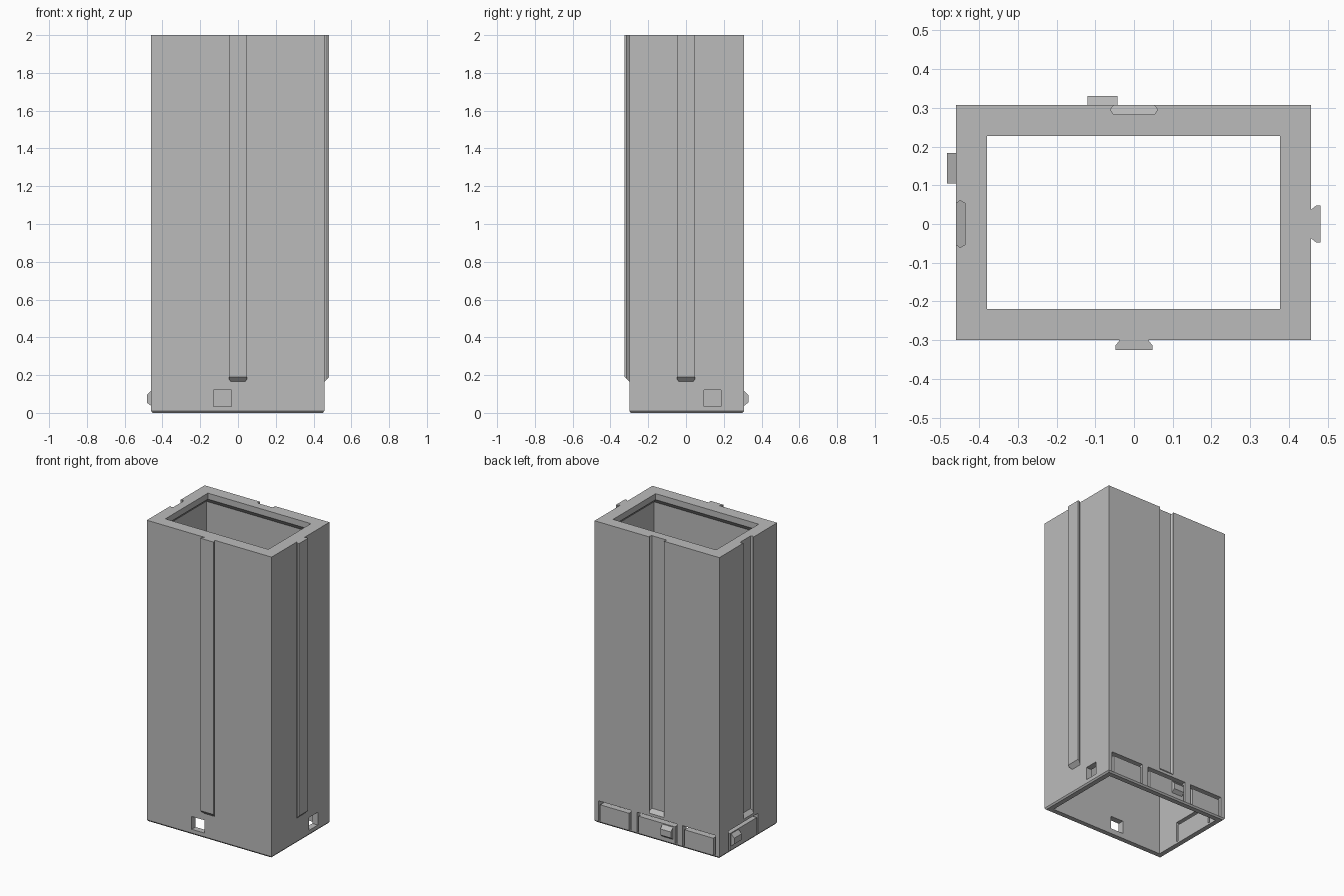
import bpy
import bmesh

cube = bpy.data.objects.get("Cube")
if cube:
    bpy.data.objects.remove(cube, do_unlink=True)

X0, X1, Y0, Y1, TOP = -0.46, 0.457, -0.30, 0.307, 2.0
WALL, LIP = 0.04, 0.08

grey = bpy.data.materials.new("light_grey")
grey.use_nodes = True
grey.diffuse_color = (0.5, 0.5, 0.5, 1)
grey.node_tree.nodes["Principled BSDF"].inputs["Base Color"].default_value = (0.5, 0.5, 0.5, 1)


def place(side, u, d, z):
    """Point at u along a side, d outward from its face."""
    return {"front": (u, Y0 - d, z), "back": (u, Y1 + d, z),
            "right": (X1 + d, u, z), "left": (X0 - d, u, z)}[side]


def bridge(bm, start, end):
    """Solid between two matching outlines."""
    a = [bm.verts.new(p) for p in start]
    b = [bm.verts.new(p) for p in end]
    bm.faces.new(a)
    bm.faces.new(b[::-1])
    for i in range(len(a)):
        j = (i + 1) % len(a)
        bm.faces.new((a[i], b[i], b[j], a[j]))


def make_object(name, bm):
    bmesh.ops.recalc_face_normals(bm, faces=bm.faces[:])
    mesh = bpy.data.meshes.new(name)
    bm.to_mesh(mesh)
    bm.free()
    mesh.materials.append(grey)
    obj = bpy.data.objects.new(name, mesh)
    bpy.context.collection.objects.link(obj)
    return obj


def upright(bm, side, half, top, slope):
    """Vertical dovetail with a slanted lower end; half lists (half width, d)."""
    outline = [(w, d) for w, d in half] + [(-w, d) for w, d in reversed(half)]
    bridge(bm, [place(side, u, d, 0.165 + slope * d) for u, d in outline],
           [place(side, u, d, top) for u, d in outline])


def block(bm, side, outline, d0, d1):
    """Outline in (u, z) pushed through the wall from d0 to d1."""
    bridge(bm, [place(side, u, d0, z) for u, z in outline],
           [place(side, u, d1, z) for u, z in outline])


# Hollow shell: inset and height rings, with a chamfered inner lip
bm = bmesh.new()
rings = []
for inset, z in [(0.008, 0), (0, 0.01), (0, TOP), (LIP, TOP), (LIP, TOP - 0.04),
                 (WALL, TOP - 0.08), (WALL, 0)]:
    xa, xb, ya, yb = X0 + inset, X1 - inset, Y0 + inset, Y1 - inset
    rings.append([bm.verts.new((x, y, z))
                  for x, y in ((xa, ya), (xb, ya), (xb, yb), (xa, yb))])
for k, ring in enumerate(rings):
    other = rings[(k + 1) % len(rings)]
    for i in range(4):
        j = (i + 1) % 4
        bm.faces.new((ring[i], ring[j], other[j], other[i]))
shell = make_object("shell", bm)

# Cutters: grooves, catch windows and the slits around the spring panels
bm = bmesh.new()
for side in ("back", "left"):
    upright(bm, side, [(0.052, 0.01), (0.052, 0), (0.061, -0.011), (0.053, -0.024)],
            TOP + 0.05, -1)
for side, u0, u1 in (("front", -0.13, -0.035), ("right", 0.095, 0.185)):
    block(bm, side, [(u0, 0.035), (u1, 0.035), (u1, 0.12), (u0, 0.12)], 0.01, -0.06)
panels = [("back", 0.19, 0.43), ("back", -0.147, 0.147), ("back", -0.43, -0.19),
          ("left", -0.1, 0.21)]
gap, low, high, head = 0.014, 0.012, 0.147, 0.124
for side, a, b in panels:
    block(bm, side, [(a, low), (a, high), (b, high), (b, low), (b - gap, low),
                     (b - gap, head), (a + gap, head), (a + gap, low)], 0.01, -0.05)
cutter = make_object("cutter", bm)
cutter.hide_render = True

cut = shell.modifiers.new("cuts", "BOOLEAN")
cut.operation = "DIFFERENCE"
cut.solver = "EXACT"
cut.object = cutter
bpy.context.view_layer.update()
result = bpy.data.meshes.new_from_object(
    shell.evaluated_get(bpy.context.evaluated_depsgraph_get()))
shell.modifiers.clear()
shell.data = result
bpy.data.objects.remove(cutter, do_unlink=True)

# Dovetail rails
for side in ("front", "right"):
    bm = bmesh.new()
    upright(bm, side, [(0.037, 0), (0.048, 0.014), (0.048, 0.025)], TOP, 1)
    make_object(side + "_rail", bm)

# Snap catches with sloped top and bottom
for side, u0, u1 in (("back", -0.12, -0.042), ("left", 0.105, 0.183)):
    bm = bmesh.new()
    profile = [(0, 0.037), (0.023, 0.055), (0.023, 0.095), (0, 0.118)]
    bridge(bm, [place(side, u0, d, z) for d, z in profile],
           [place(side, u1, d, z) for d, z in profile])
    make_object(side + "_catch", bm)
